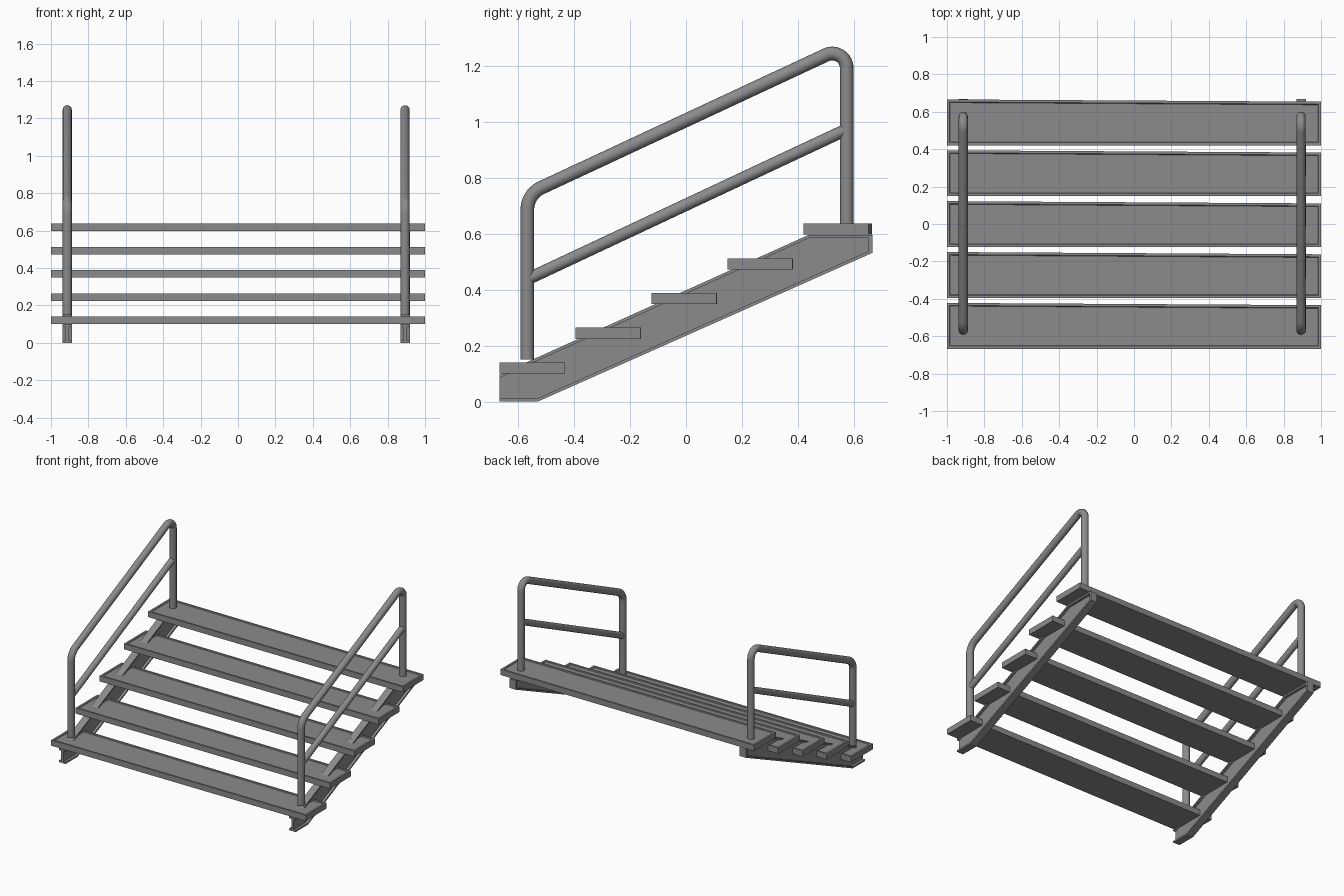
import bpy, bmesh, math
from mathutils import Vector

if "Cube" in bpy.data.objects:
    bpy.data.objects.remove(bpy.data.objects["Cube"])

# Dark grey painted steel
steel = bpy.data.materials.new("dark_steel")
steel.diffuse_color = (0.26, 0.26, 0.26, 1)
steel.use_nodes = True
steel.node_tree.nodes["Principled BSDF"].inputs["Base Color"].default_value = steel.diffuse_color


def add_mesh(name, bm):
    bmesh.ops.recalc_face_normals(bm, faces=bm.faces)
    me = bpy.data.meshes.new(name)
    bm.to_mesh(me)
    bm.free()
    me.materials.append(steel)
    ob = bpy.data.objects.new(name, me)
    bpy.context.collection.objects.link(ob)
    return ob


def prism(bm, profile, axis, lo, hi):
    """Extrude a 2D outline: axis 'x' takes (y, z) points, 'z' takes (x, y)."""
    if axis == 'x':
        pts, step = [(lo, a, b) for a, b in profile], (hi - lo, 0, 0)
    else:
        pts, step = [(a, b, lo) for a, b in profile], (0, 0, hi - lo)
    face = bm.faces.new([bm.verts.new(p) for p in pts])
    # Keep the starting face so the solid is closed
    new = bmesh.ops.extrude_face_region(bm, geom=[face], use_keep_orig=True)["geom"]
    bmesh.ops.translate(bm, vec=step, verts=[v for v in new if isinstance(v, bmesh.types.BMVert)])
    return [f for f in new if isinstance(f, bmesh.types.BMFace)][0]


def fillet(a, corner, b, length, n=10):
    """Arc points rounding a corner, starting 'length' away from it."""
    u, v = (a - corner).normalized(), (b - corner).normalized()
    half = u.angle(v) / 2
    r = length * math.tan(half)
    mid = (u + v).normalized()
    centre = corner + mid * (length / math.cos(half))
    s, e = corner + u * length - centre, corner + v * length - centre
    return [centre + s.lerp(e, i / n).normalized() * r for i in range(n + 1)]


def tube(name, points, radius):
    cu = bpy.data.curves.new(name, 'CURVE')
    cu.dimensions = '3D'
    cu.bevel_depth = radius
    cu.bevel_resolution = 6
    cu.use_fill_caps = True
    cu.materials.append(steel)
    sp = cu.splines.new('POLY')
    sp.points.add(len(points) - 1)
    for p, co in zip(sp.points, points):
        p.co = (*co, 1)
    ob = bpy.data.objects.new(name, cu)
    bpy.context.collection.objects.link(ob)
    bpy.ops.object.select_all(action='DESELECT')
    ob.select_set(True)
    bpy.context.view_layer.objects.active = ob
    bpy.ops.object.convert(target='MESH')
    bpy.ops.object.shade_smooth_by_angle(angle=math.radians(40))


# Treads: shallow trays with a raised rim, back edge slightly skewed
for i in range(5):
    y, z = -0.667 + 0.272 * i, 0.10 + 0.1243 * i
    bm = bmesh.new()
    top = prism(bm, [(-1, y), (1, y), (1, y + 0.233), (-1, y + 0.245)], 'z', z, z + 0.04)
    bmesh.ops.recalc_face_normals(bm, faces=bm.faces)
    bmesh.ops.inset_region(bm, faces=[top], thickness=0.019)
    bmesh.ops.inset_region(bm, faces=[top], thickness=0.005)
    bmesh.ops.translate(bm, vec=(0, 0, -0.005), verts=top.verts)
    add_mesh(f"tread_{i + 1}", bm)

# Stringers: I-beams with a plate closing the upper end
upper = [(-0.667, 0.097), (0.44, 0.597), (0.667, 0.597)]
lower = [(-0.667, 0.0), (-0.53, 0.0), (0.667, 0.532)]
T = 0.012
for side, x in (("left", -0.913), ("right", 0.894)):
    bm = bmesh.new()
    prism(bm, lower + upper[::-1], 'x', x - 0.008, x + 0.008)
    prism(bm, upper + [(a, b - T) for a, b in upper[::-1]], 'x', x - 0.026, x + 0.026)
    prism(bm, lower + [(a, b + T) for a, b in lower[::-1]], 'x', x - 0.026, x + 0.026)
    prism(bm, [(0.653, 0.526), (0.667, 0.532), (0.667, 0.597), (0.653, 0.597)], 'x', x - 0.026, x + 0.026)
    add_mesh(f"{side}_stringer", bm)

# Handrails: one bent tube per side plus a sloping middle rail
for side, x in (("left", -0.913), ("right", 0.893)):
    foot, low = Vector((x, -0.568, 0.15)), Vector((x, -0.568, 0.742))
    high, end = Vector((x, 0.575, 1.275)), Vector((x, 0.575, 0.63))
    path = [foot] + fillet(foot, low, high, 0.055) + fillet(low, high, end, 0.08) + [end]
    tube(f"{side}_handrail", path, 0.0245)
    tube(f"{side}_middle_rail", [Vector((x, -0.568, 0.438)), Vector((x, 0.575, 0.974))], 0.022)
